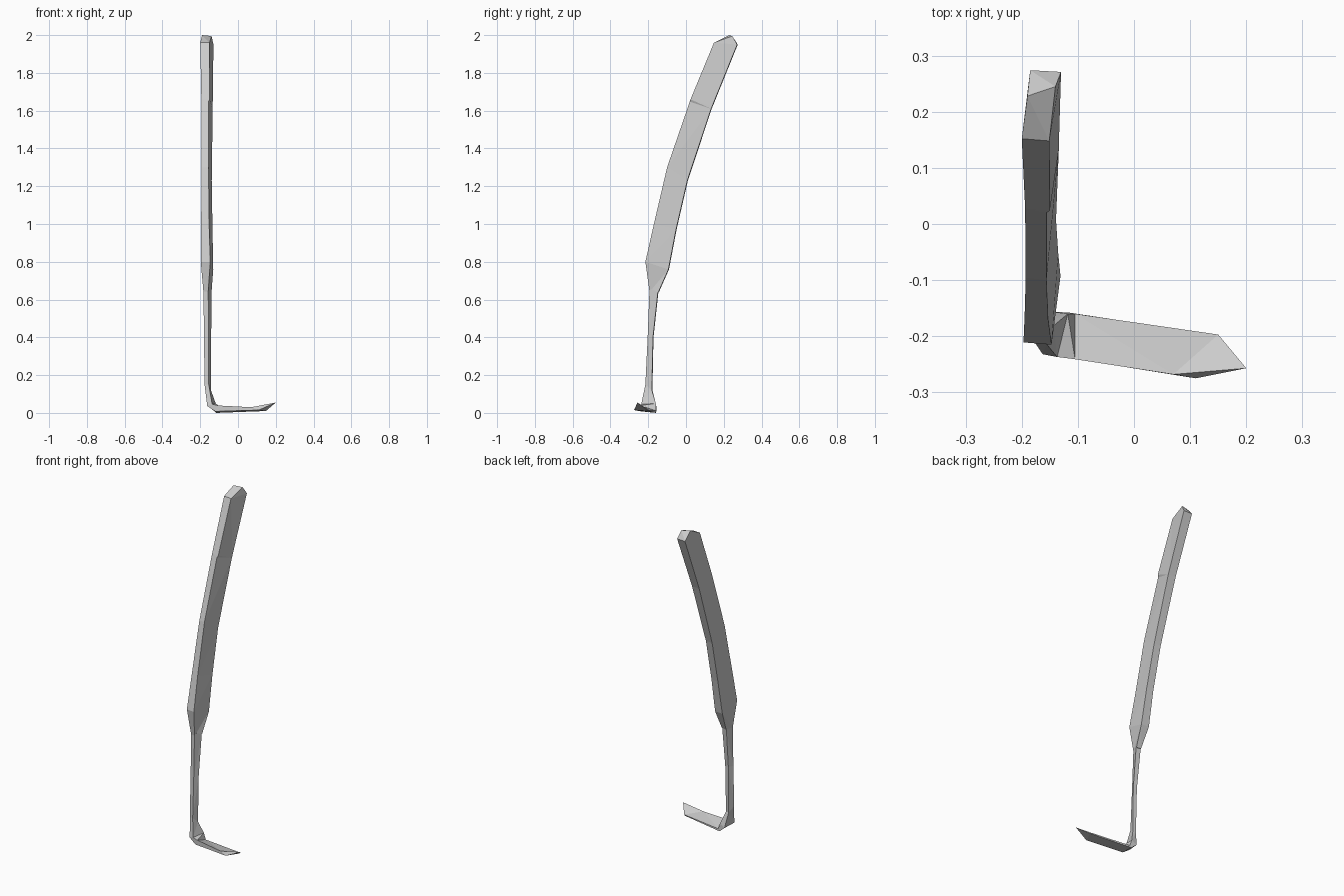
import bpy, bmesh

if "Cube" in bpy.data.objects:
    bpy.data.objects.remove(bpy.data.objects["Cube"])


def loft(name, rings, ridge=None, tip=None):
    """Skin four-cornered rings (front-left, front-right, back-right, back-left)."""
    bm = bmesh.new()
    loops = [[bm.verts.new(p) for p in ring] for ring in rings]
    for a, b in zip(loops, loops[1:]):
        for i in range(4):
            j = (i + 1) % 4
            bm.faces.new((a[i], a[j], b[j], b[i]))
    bm.faces.new(loops[0][::-1])
    fl, fr, br, bl = loops[-1]
    if ridge:
        l, r = [bm.verts.new(p) for p in ridge]
        for f in ((fl, fr, r, l), (l, r, br, bl), (fr, br, r), (bl, fl, l)):
            bm.faces.new(f)
    elif tip:
        t = bm.verts.new(tip)
        for a, b in ((fl, fr), (fr, br), (br, bl), (bl, fl)):
            bm.faces.new((a, b, t))
    else:
        bm.faces.new(loops[-1])
    bmesh.ops.triangulate(bm, faces=[f for f in bm.faces if len(f.verts) > 3])
    bmesh.ops.recalc_face_normals(bm, faces=bm.faces)
    mesh = bpy.data.meshes.new(name)
    bm.to_mesh(mesh)
    bm.free()
    ob = bpy.data.objects.new(name, mesh)
    bpy.context.collection.objects.link(ob)
    return ob


def section(front, back, xs):
    """Ring from front and back (y, z) and the four corner x values."""
    (yf, zf), (yb, zb) = front, back
    return [(xs[0], yf + .004, zf), (xs[1], yf, zf), (xs[2], yb - .003, zb), (xs[3], yb, zb)]


# Curved handle with a small nick on the right face and a pitched end
handle = [
    section((-.193, .64), (-.143, .64), (-.183, -.158, -.140, -.170)),
    section((-.215, .80), (-.090, .76), (-.197, -.147, -.131, -.182)),
    section((-.170, 1.00), (-.050, .97), (-.195, -.153, -.135, -.180)),
    section((-.100, 1.30), (.010, 1.23), (-.193, -.156, -.139, -.183)),
    section((.020, 1.648), (.136, 1.61), (-.194, -.156, -.134, -.184)),
    section((.024, 1.660), (.141, 1.622), (-.194, -.150, -.134, -.184)),
    section((.148, 1.96), (.274, 1.95), (-.200, -.151, -.130, -.185)),
]
loft("handle", handle, ridge=((-.19, .228, 2.0), (-.14, .245, 1.995)))

# Slim shank turning at the heel into a wedge blade
shank_blade = [
    section((-.193, .66), (-.146, .64), (-.183, -.158, -.140, -.170)),
    section((-.203, .40), (-.172, .40), (-.180, -.156, -.142, -.165)),
    section((-.215, .15), (-.178, .12), (-.177, -.155, -.143, -.163)),
    [(-.163, -.232, .037), (-.137, -.237, .046), (-.118, -.160, .050), (-.150, -.156, .030)],
    [(-.120, -.238, .008), (-.105, -.241, .039), (-.105, -.160, .012), (-.115, -.158, .000)],
    [(.110, -.275, .015), (.070, -.268, .030), (.150, -.197, .016), (.148, -.198, .010)],
]
loft("shank_and_blade", shank_blade, tip=(.20, -.257, .055))
